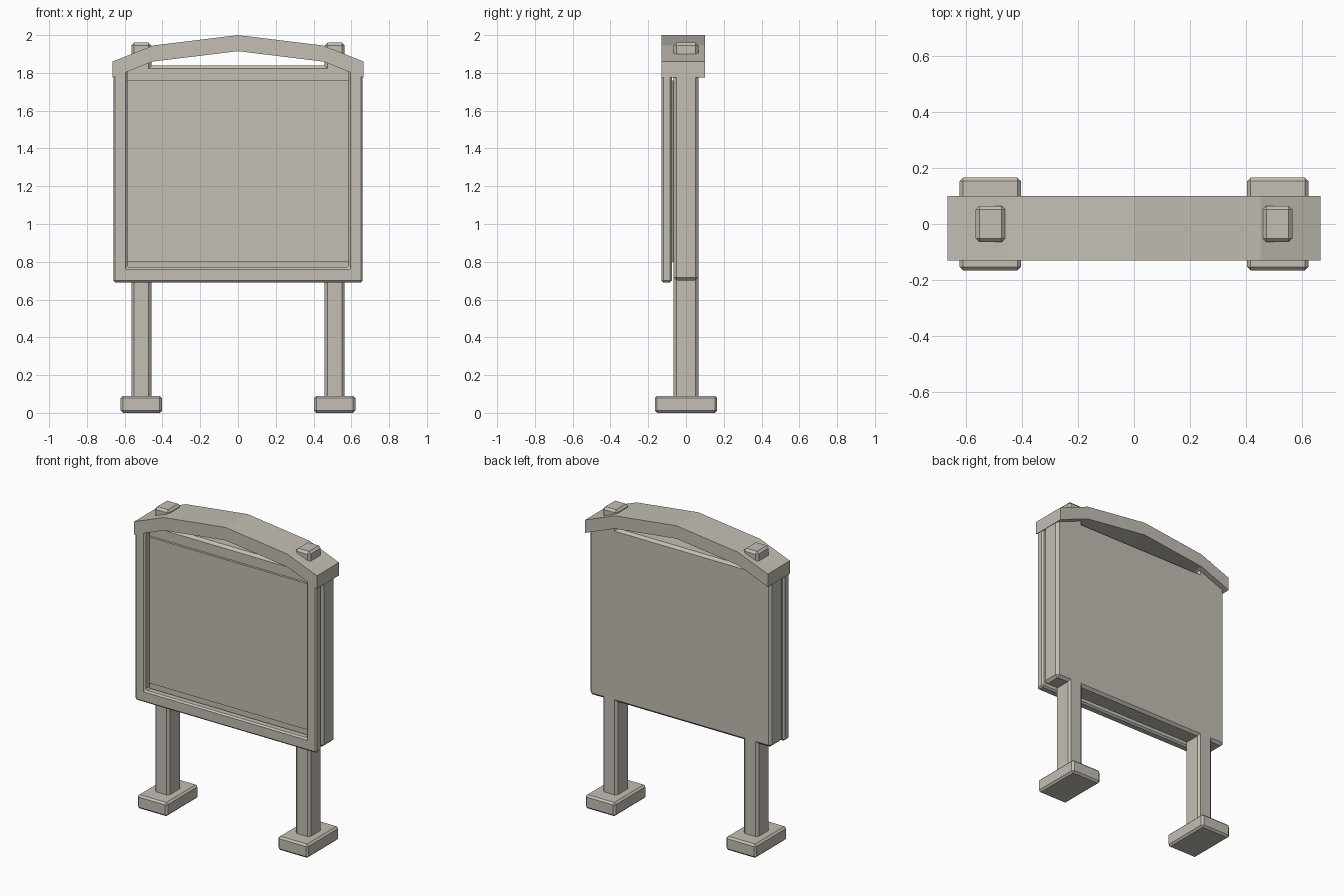
import bpy
import bmesh
from mathutils import Vector

cube = bpy.data.objects.get("Cube")
if cube:
    bpy.data.objects.remove(cube, do_unlink=True)

# Single stone-grey paint
paint = bpy.data.materials.new("warm_grey")
paint.use_nodes = True
colour = (0.55, 0.52, 0.46, 1)
paint.diffuse_color = colour
paint.node_tree.nodes["Principled BSDF"].inputs["Base Color"].default_value = colour


def prism(name, outline, y0, y1, bevel=0.0):
    """Extrude an (x, z) outline from y0 to y1, with optional chamfered edges."""
    bm = bmesh.new()
    face = bm.faces.new([bm.verts.new((x, y0, z)) for x, z in outline])
    grown = bmesh.ops.extrude_face_region(bm, geom=[face])["geom"]
    moved = [v for v in grown if isinstance(v, bmesh.types.BMVert)]
    bmesh.ops.translate(bm, verts=moved, vec=Vector((0, y1 - y0, 0)))
    bmesh.ops.recalc_face_normals(bm, faces=bm.faces)
    mesh = bpy.data.meshes.new(name)
    bm.to_mesh(mesh)
    bm.free()
    mesh.materials.append(paint)
    obj = bpy.data.objects.new(name, mesh)
    bpy.context.collection.objects.link(obj)
    if bevel:
        mod = obj.modifiers.new("chamfer", "BEVEL")
        mod.width = bevel
        mod.segments = 1
        mod.limit_method = "ANGLE"
    return obj


def box(name, x0, x1, y0, y1, z0, z1, bevel=0.0):
    return prism(name, [(x0, z0), (x1, z0), (x1, z1), (x0, z1)], y0, y1, bevel)


def mirrored(half):
    """Complete a symmetric outline from its +x half."""
    return half + [(-x, z) for x, z in reversed(half)]


# Posts and feet
for side, s in (("left", 1), ("right", -1)):
    c = 0.512 * s
    box(side + "_post", c - 0.053, c + 0.053, -0.065, 0.065, 0.05, 1.96, 0.014)
    box(side + "_foot", c - 0.109, c + 0.109, -0.165, 0.165, 0, 0.09, 0.012)

# Back board and the thin display sheet in front of it
box("back_board", -0.66, 0.66, -0.065, 0.065, 0.70, 1.84, 0.016)
box("display_sheet", -0.62, 0.62, -0.08, -0.06, 0.80, 1.76)

# Front frame, open at the top where the roof closes it
prism("front_frame", mirrored([(0.585, 1.85), (0.585, 0.77)])[:2]
      + [(-0.585, 0.77), (-0.585, 1.85), (-0.66, 1.82), (-0.66, 0.69),
         (0.66, 0.69), (0.66, 1.82)], -0.13, -0.075, 0.010)

# Arched roof: top line over the ridge, then the underside back
top = [(0.665, 1.86), (0.45, 1.945), (0, 2.0), (-0.45, 1.945), (-0.665, 1.86)]
thickness = 0.085
prism("arched_roof", top + [(x, z - thickness) for x, z in reversed(top)], -0.13, 0.10)
